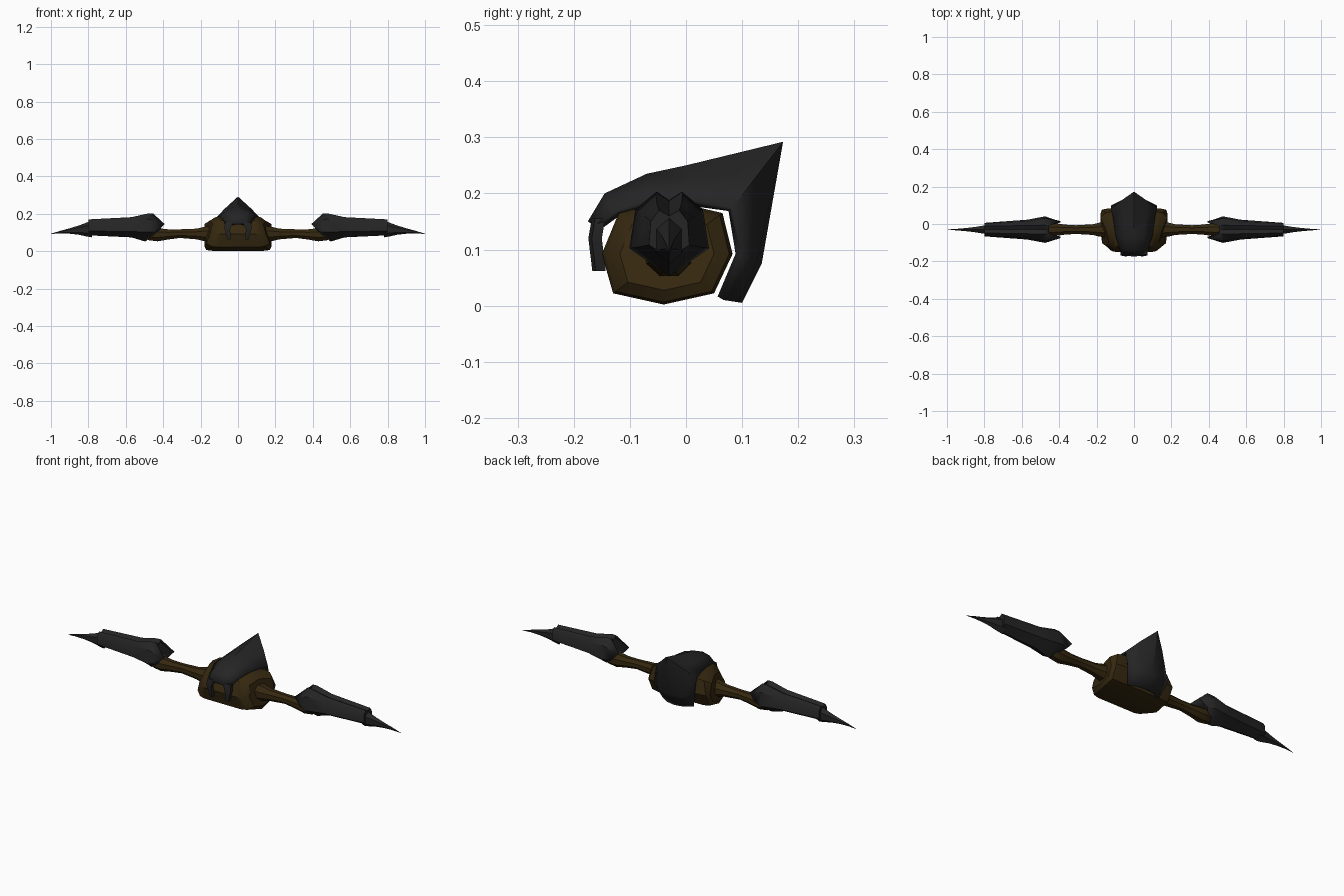
import bpy, bmesh, math
from mathutils import Vector

if "Cube" in bpy.data.objects:
    bpy.data.objects.remove(bpy.data.objects["Cube"])


def material(name, color):
    m = bpy.data.materials.new(name)
    m.diffuse_color = (*color, 1)
    m.use_nodes = True
    m.node_tree.nodes["Principled BSDF"].inputs["Base Color"].default_value = m.diffuse_color
    return m


BLACK = material("charcoal armor", (0.018, 0.018, 0.018))
BROWN = material("dark brown", (0.036, 0.021, 0.005))


def loft(name, rings, mat, closed=True, caps=(True, True), thick=0, angle=35):
    """Skin a list of equal-length rings; thickness grows inward."""
    bm = bmesh.new()
    vs = [[bm.verts.new(p) for p in r] for r in rings]
    n = len(rings[0])
    for a, b in zip(vs, vs[1:]):
        for i in range(n if closed else n - 1):
            j = (i + 1) % n
            bm.faces.new((a[i], a[j], b[j], b[i]))
    for flag, ring in zip(caps, (vs[0], vs[-1])):
        if flag:
            bm.faces.new(ring)
    bmesh.ops.recalc_face_normals(bm, faces=bm.faces)
    bm.normal_update()
    mid = sum((v.co for v in bm.verts), Vector()) / len(bm.verts)
    if sum(f.normal.dot(f.calc_center_median() - mid) * f.calc_area() for f in bm.faces) < 0:
        bmesh.ops.reverse_faces(bm, faces=bm.faces)
    me = bpy.data.meshes.new(name)
    bm.to_mesh(me)
    bm.free()
    me.materials.append(mat)
    ob = bpy.data.objects.new(name, me)
    bpy.context.collection.objects.link(ob)
    if thick:
        s = ob.modifiers.new("thickness", "SOLIDIFY")
        s.thickness, s.offset = thick, -1
    bpy.ops.object.select_all(action='DESELECT')
    ob.select_set(True)
    bpy.context.view_layer.objects.active = ob
    bpy.ops.object.shade_smooth_by_angle(angle=math.radians(angle))
    return ob


# Body: eight-sided drum, wide at the back and base, narrow at the brow
outline = [(-.15, .092, .12), (-.13, .022, .14), (-.04, .002, .17), (.05, .022, .17),
           (.083, .092, .172), (.065, .165, .15), (-.03, .187, .12), (-.12, .165, .105)]
CY, CZ = -.035, .093


def body_ring(side, width, scale, extra=0):
    return [(side * min(w * width + extra, .18), CY + (y - CY) * scale, CZ + (z - CZ) * scale)
            for y, z, w in outline]


loft("body", [body_ring(-1, 1, .72, .03), body_ring(-1, 1, .95), body_ring(-1, .8, 1),
              body_ring(1, .8, 1), body_ring(1, 1, .95), body_ring(1, 1, .72, .03)], BROWN)

# Hood: ridge line (y, z), half width, side edge (y, z), fullness of the flank
stations = [((-.175, .15), .070, (-.160, .145), .6),
            ((-.145, .20), .080, (-.125, .170), .75),
            ((-.07, .235), .100, (-.060, .190), .65),
            ((0, .25), .110, (.020, .187), .6),
            ((.173, .292), .122, (.083, .175), .48),
            ((.135, .075), .122, (.100, .090), .75),
            ((.100, .005), .095, (.067, .010), .75)]
hood = []
for (cy, cz), w, (ey, ez), full in stations:
    m = (w * .55, ey + (cy - ey) * full, ez + (cz - ez) * full)
    hood.append([(-w, ey, ez), (-m[0], m[1], m[2]), (0, cy, cz), m, (w, ey, ez)])
loft("hood", hood, BLACK, closed=False, caps=(False, False), thick=.014)

for s, side in ((-1, "left"), (1, "right")):
    # Face prong hanging from the front of the hood
    prong = []
    for xi, xo, y, z in ((.025, .07, -.168, .155), (.042, .072, -.174, .12), (.040, .055, -.167, .062)):
        prong.append([(s * xi, y, z), (s * xo, y + .006, z),
                      (s * xo, y + .024, z), (s * xi, y + .02, z)])
    loft(side + "_face_prong", prong, BLACK)

    # Arm: eight-sided tube with a swollen elbow; stations are x, z, radius
    def tube(stats, ny=1, sides=8):
        return [[(s * x, -.03 + r * ny * math.cos(math.tau * (i + .5) / sides),
                  z + r * math.sin(math.tau * (i + .5) / sides)) for i in range(sides)]
                for x, z, r in stats]

    loft(side + "_arm", tube([(.15, .092, .046), (.185, .092, .04), (.22, .092, .031), (.31, .094, .025),
                              (.37, .090, .029), (.43, .088, .038), (.475, .09, .034),
                              (.52, .105, .026), (.62, .12, .02)]), BROWN)

    # Gauntlet: x, then bottom z, flank, shoulder and horn (dy, z), groove z
    def gauntlet_ring(xs, bottom, flank, shoulder, horn, groove):
        half = [flank, shoulder, horn]
        pts = [(s * xs[0], -.03, bottom)]
        pts += [(s * x, -.03 + dy, z) for x, (dy, z) in zip(xs[1:4], half)]
        pts.append((s * xs[4], -.03, groove))
        pts += [(s * x, -.03 - dy, z) for x, (dy, z) in zip(xs[3:0:-1], half[::-1])]
        return pts

    loft(side + "_gauntlet", [
        gauntlet_ring((.495, .43, .392, .455, .455), .052, (.055, .105), (.045, .145), (.022, .203), .188),
        gauntlet_ring((.50, .475, .475, .48, .48), .053, (.071, .102), (.060, .172), (.024, .202), .187),
        gauntlet_ring((.57,) * 5, .074, (.053, .105), (.044, .16), (.022, .182), .170),
        gauntlet_ring((.80,) * 5, .085, (.036, .108), (.033, .15), (.018, .17), .160),
    ], BLACK, caps=(False, True), thick=.008)

    # Spike: flattened blade with a concave taper to a fine tip
    loft(side + "_spike", tube([(.78, .118, .044), (.81, .116, .037), (.85, .113, .025), (.90, .108, .0145),
                                (.95, .102, .007), (1.0, .093, .0006)], ny=.65, sides=6), BLACK)
